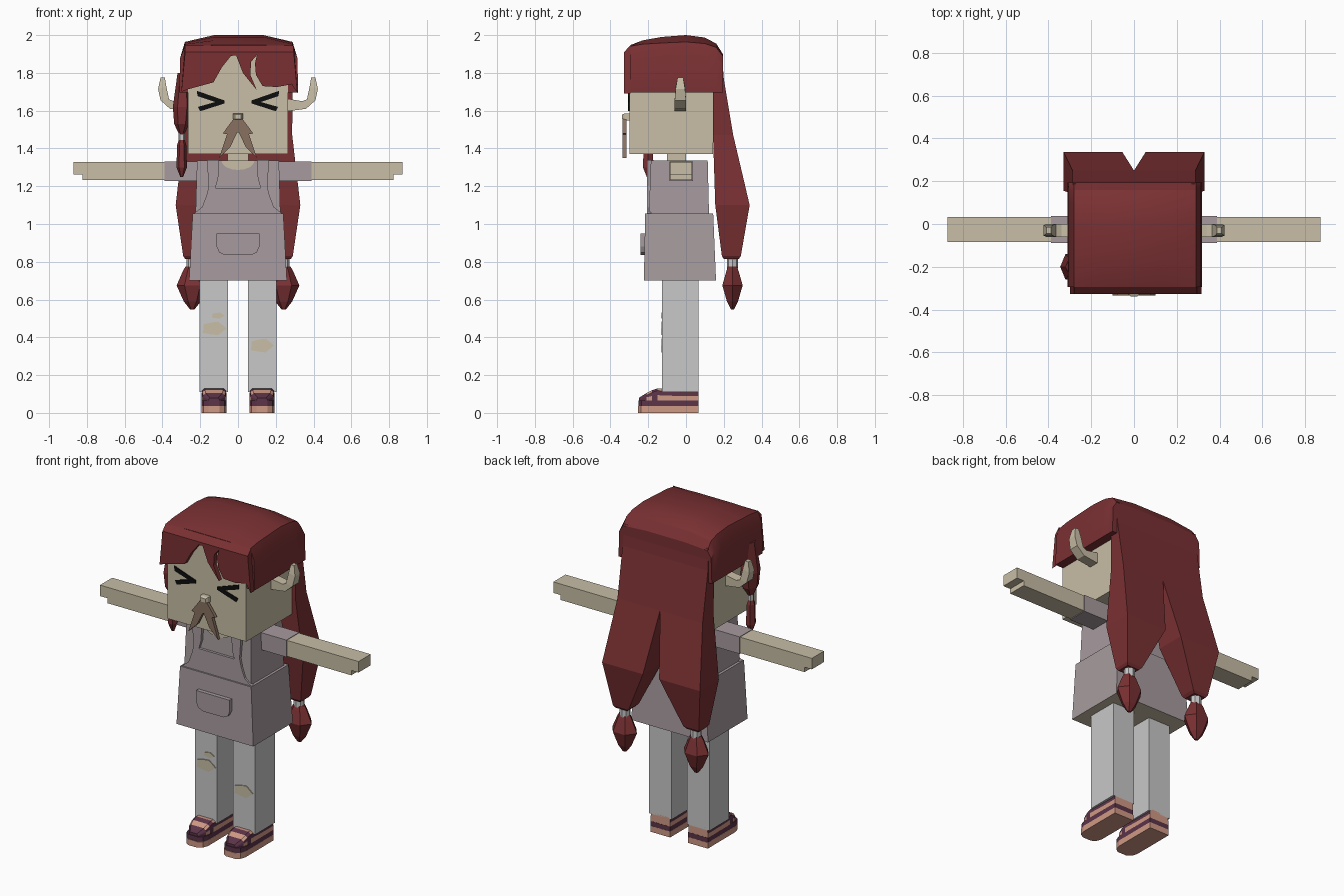
import bpy, bmesh, math
from mathutils import Vector

cube = bpy.data.objects.get("Cube")
if cube:
    bpy.data.objects.remove(cube)


def material(name, r, g, b):
    m = bpy.data.materials.new(name)
    m.use_nodes = True
    m.diffuse_color = (r, g, b, 1)
    bsdf = m.node_tree.nodes["Principled BSDF"]
    bsdf.inputs["Base Color"].default_value = (r, g, b, 1)
    bsdf.inputs["Roughness"].default_value = 0.9
    return m


skin = material("skin", .58, .515, .38)
hair = material("red hair", .195, .03, .033)
cloth = material("mauve cloth", .386, .328, .342)
white = material("off white", .58, .58, .58)
black = material("black", .004, .004, .004)
brown = material("moustache brown", .25, .165, .115)
pink = material("shoe pink", .63, .32, .235)
purple = material("shoe purple", .105, .033, .065)


def loft(name, rings, mats, rule=None, smooth=False):
    """Skin a list of point rings, with end caps; rule picks a material per face."""
    bm = bmesh.new()
    loops = [[bm.verts.new(p) for p in ring] for ring in rings]
    for a, b in zip(loops, loops[1:]):
        for i in range(len(a)):
            j = (i + 1) % len(a)
            bm.faces.new((a[i], a[j], b[j], b[i]))
    bm.faces.new(loops[0])
    bm.faces.new(loops[-1])
    bmesh.ops.recalc_face_normals(bm, faces=bm.faces)
    if rule:
        for f in bm.faces:
            f.material_index = rule(f.calc_center_median(), f.normal)
    mesh = bpy.data.meshes.new(name)
    bm.to_mesh(mesh)
    bm.free()
    for m in mats:
        mesh.materials.append(m)
    obj = bpy.data.objects.new(name, mesh)
    bpy.context.collection.objects.link(obj)
    if smooth:
        bpy.ops.object.select_all(action='DESELECT')
        obj.select_set(True)
        bpy.context.view_layer.objects.active = obj
        bpy.ops.object.shade_smooth_by_angle(angle=math.radians(25))
    return obj


def rect(x0, x1, y0, y1, z):
    return [(x0, y0, z), (x1, y0, z), (x1, y1, z), (x0, y1, z)]


def box(name, x, y, z, mat):
    return loft(name, [rect(*x, *y, h) for h in z], [mat])


def plate(name, outline, y0, y1, mat):
    return loft(name, [[(x, y, z) for x, z in outline] for y in (y0, y1)], [mat])


def ellipse(cx, cy, rx, ry, z, n=6):
    return [(cx + rx * math.cos(math.tau * i / n), cy + ry * math.sin(math.tau * i / n), z)
            for i in range(n)]


def mirrored(half):
    return half + [(-x, z) for x, z in reversed(half)]


# Head, neck and face
box("head", (-.265, .265), (-.30, .143), (1.37, 1.9), skin)
box("neck", (-.055, .055), (-.1, 0), (1.24, 1.4), skin)
loft("nose", [[(x * w, y, 1.567 + z * w) for x, z in ((-1, -.7), (1, -.7), (1, .7), (-1, .7))]
              for y, w in ((-.29, .026), (-.325, .026), (-.338, .017))], [skin])
plate("moustache", mirrored([(.025, 1.555), (.08, 1.48), (.058, 1.475), (.1, 1.35), (.04, 1.41), (.004, 1.485)]),
      -.335, -.315, brown)
for s, side in ((1, "left"), (-1, "right")):
    eye = [(.217, 1.705), (.072, 1.654), (.072, 1.638), (.2, 1.597), (.212, 1.62), (.12, 1.646), (.215, 1.677)]
    plate(side + "_eye", [(s * x, z) for x, z in eye], -.306, -.299, black)
    # Horns: square sections swept outward then up
    horn = [((.25, 1.665), (.25, 1.595), .03), ((.34, 1.65), (.36, 1.61), .03),
            ((.365, 1.66), (.41, 1.655), .03), ((.38, 1.73), (.423, 1.715), .025),
            ((.387, 1.775), (.41, 1.775), .015)]
    loft(side + "_horn", [[(s * a[0], -.03 - w, a[1]), (s * a[0], -.03 + w, a[1]),
                           (s * b[0], -.03 + w, b[1]), (s * b[0], -.03 - w, b[1])]
                          for a, b, w in horn], [skin])

# Hair cap: arched sections from front to back
rings = []
for y, top, arch in ((-.295, 1.947, .006), (-.23, 1.972, .02), (-.13, 1.99, .032), (0, 2.0, .036),
                     (.1, 1.987, .032), (.16, 1.955, .02), (.195, 1.9, .01)):
    half = [(.315, 1.695), (.31, min(1.88, top - .05)), (.285, top - arch), (.13, top)]
    rings.append([(x + .004, y, z) for x, z in mirrored(half)])
loft("hair_cap", rings, [hair], smooth=True)

# Fringe, chamfered along its top edge
fringe = [(-.28, 1.91), (-.3, 1.7), (-.265, 1.713), (-.13, 1.75), (-.085, 1.83), (-.037, 1.89),
          (-.01, 1.893), (.026, 1.8), (.1, 1.708), (.065, 1.79), (.07, 1.86), (.1, 1.895),
          (.09, 1.85), (.095, 1.79), (.13, 1.73), (.206, 1.725), (.285, 1.74), (.315, 1.69), (.295, 1.91)]
loft("fringe", [[(x, -.328, z) for x, z in fringe],
                [(x, -.295, 1.945 if z > 1.9 else z) for x, z in fringe]], [hair])

# Long back hair: two tails that share a seam above the parting
for s, side in ((1, "left"), (-1, "right")):
    tail = [(1.9, 0, .285, .12, .19), (1.77, 0, .288, .143, .2), (1.47, 0, .287, .143, .25),
            (1.1, .055, .33, .155, .337), (.83, .185, .29, .19, .29), (.815, .2, .28, .2, .28)]
    loft(side + "_back_hair", [rect(s * a, s * b, c, d, z) for z, a, b, c, d in tail], [hair])
    loft(side + "_tail_band", [ellipse(s * .24, .246, .032, .03, z, 8) for z in (.765, .82)], [white])
    loft(side + "_tail_tip", [ellipse(s * .242, .246, r, r * .75, z)
                              for z, r in ((.775, .036), (.75, .05), (.675, .083), (.59, .045), (.548, .012))],
         [hair])

# Side lock hanging by the right cheek
loft("side_lock", [ellipse(x, -.2, r, r * 1.4, z) for z, x, r in
                   ((1.8, -.29, .03), (1.62, -.295, .05), (1.53, -.298, .04), (1.475, -.298, .014))], [hair])
loft("side_lock_band", [ellipse(-.298, -.2, .018, .018, z) for z in (1.445, 1.48)], [white])
loft("side_lock_tip", [ellipse(-.298, -.2, r, r * 1.15, z) for z, r in
                       ((1.45, .014), (1.42, .024), (1.3, .028), (1.25, .008))], [hair])

# Shirt, dungaree bib, skirt and pocket
loft("shirt", [rect(-.225, .225, -.197, .122, 1.04), rect(-.217, .217, -.186, .115, 1.335)], [cloth])
loft("skirt", [rect(-.259, .259, -.223, .159, .7), rect(-.24, .24, -.216, .144, 1.055)], [cloth, skin],
     rule=lambda c, n: 1 if n.z < -.9 else 0)
bib = [(.24, 1.05), (.19, 1.09), (.167, 1.15), (.155, 1.2), (.165, 1.34), (.1, 1.34), (.105, 1.24), (.12, 1.19)]
plate("bib", mirrored(bib), -.207, -.185, cloth)
neckline = [(.088 * math.cos(math.pi * i / 8), 1.336 - .05 * math.sin(math.pi * i / 8)) for i in range(9)]
plate("neckline", neckline, -.194, -.185, skin)
pocket = mirrored([(.113, .95), (.113, .88), (.1, .85), (.07, .835)])
plate("pocket", pocket, -.242, -.215, cloth)

# Arms, sleeves, legs and shoes
for s, side in ((1, "left"), (-1, "right")):
    box(side + "_sleeve", (s * .2, s * .388), (-.088, .037), (1.228, 1.332), cloth)
    arm = [(.37, 1.232), (.823, 1.232), (.823, 1.262), (.872, 1.262), (.872, 1.329), (.37, 1.329)]
    plate(side + "_arm", [(s * x, z) for x, z in arm], -.084, .033, skin)
    box(side + "_leg", (s * .053, s * .203), (-.126, .065), (.11, .72), white)

    def footprint(z, grow):
        half = [(.066, .066), (.066, -.2), (.055, -.235), (.03, -.252)]
        return [(s * .127 + x * grow, y * grow, z) for x, y in mirrored(half)]

    loft(side + "_sole", [footprint(z, 1.01) for z in (0, .036)], [pink])
    loft(side + "_welt", [footprint(z, 1) for z in (.036, .065)], [purple])
    upper = []
    for y, w, h in ((.065, .066, .122), (.03, .066, .12), (-.06, .066, .122), (-.11, .066, .127),
                    (-.15, .066, .13), (-.18, .064, .12), (-.21, .058, .105), (-.248, .03, .08)):
        half = [(w, .064), (w, .064 + (h - .064) * .45), (w * .97, h - .012), (w * .75, h)]
        upper.append([(s * .127 + x, y, z) for x, z in mirrored(half)])
    loft(side + "_shoe_upper", upper, [pink, purple],
         rule=lambda c, n: 1 if c.y < -.2 or -.18 < c.y < -.15 or (abs(n.x) > .8 and c.z > .092) else 0)

# Torn knees showing skin
def tear(name, cx, cz, rx, rz):
    wobble = (1, .85, 1.05, .9, 1, .8, 1.08, .9, 1.02, .82)
    pts = [(cx + rx * w * math.cos(math.tau * i / 10), cz + rz * w * math.sin(math.tau * i / 10))
           for i, w in enumerate(wobble)]
    plate(name, pts, -.131, -.125, skin)


tear("right_knee_tear", -.128, .447, .068, .036)
tear("right_thigh_tear", -.107, .515, .036, .016)
tear("left_knee_tear", .125, .356, .066, .037)
